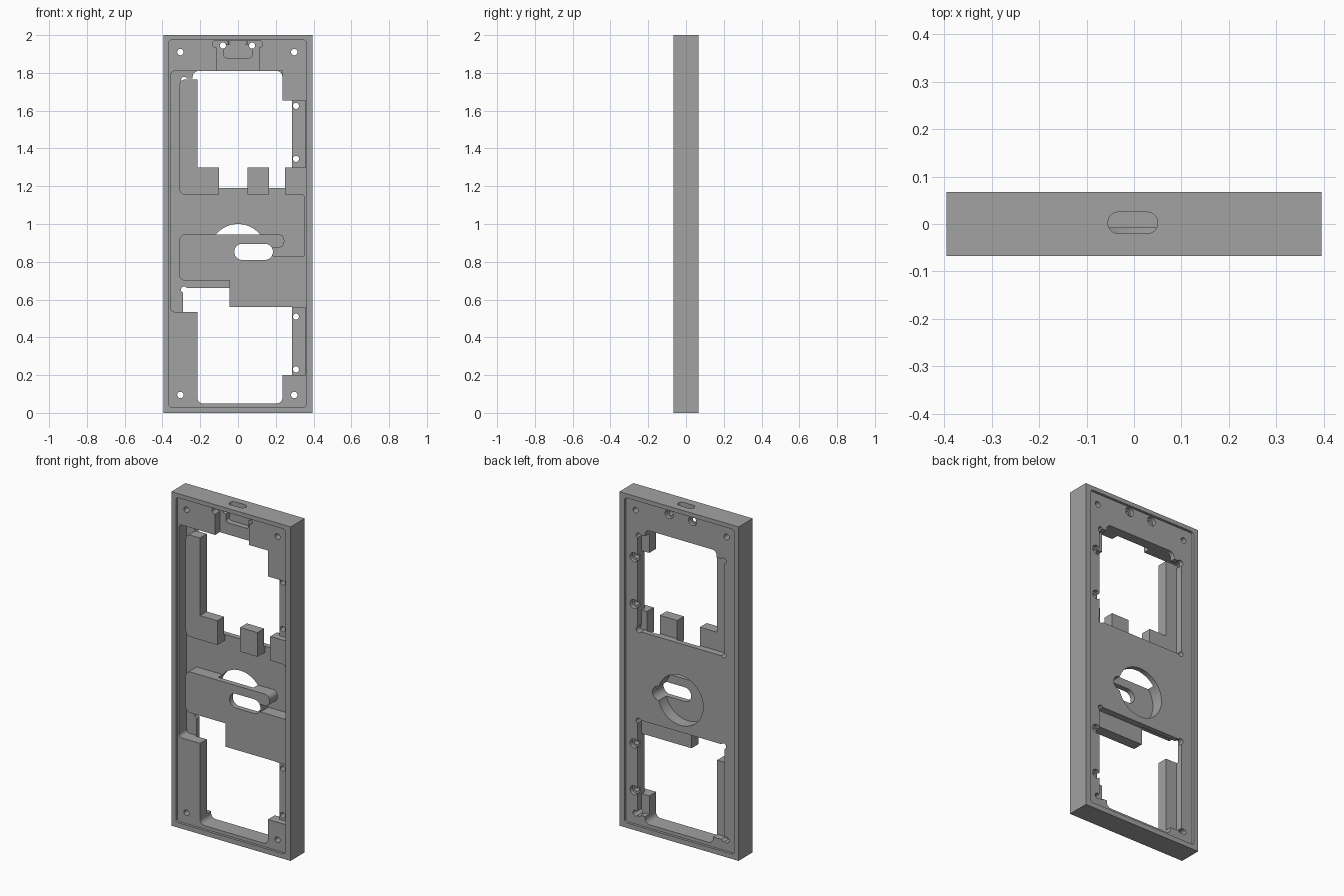
import bpy, bmesh
from math import sin, cos, pi

cube = bpy.data.objects.get("Cube")
if cube:
    bpy.data.objects.remove(cube, do_unlink=True)

FRONT, BACK = -0.067, 0.067
PAD = -0.052      # front of raised pads, just below the rim
FLOOR = 0.022     # front of the thin web
STRIP = -0.015    # front of the screw strips
LEDGE = 0.012     # depth reached by the rear window pockets
OUT = 0.1         # safely outside the plate

metal = bpy.data.materials.new("machined_grey")
metal.diffuse_color = (0.36, 0.36, 0.36, 1)
metal.use_nodes = True
metal.node_tree.nodes["Principled BSDF"].inputs["Base Color"].default_value = (0.36, 0.36, 0.36, 1)


def rect(x0, x1, z0, z1, r=0.0, corners="abcd"):
    """Outline with rounded corners: a low-left, b low-right, c top-right, d top-left."""
    pts = []
    spots = [("a", x0, z0, 1, 1), ("b", x1, z0, -1, 1), ("c", x1, z1, -1, -1), ("d", x0, z1, 1, -1)]
    for i, (name, x, z, sx, sz) in enumerate(spots):
        if r == 0 or name not in corners:
            pts.append((x, z))
            continue
        for k in range(9):
            a = pi + i * pi / 2 + k * pi / 16
            pts.append((x + sx * r + r * cos(a), z + sz * r + r * sin(a)))
    return pts


def disc(x, z, r, n=32):
    return [(x + r * cos(2 * pi * k / n), z + r * sin(2 * pi * k / n)) for k in range(n)]


def prism(name, pts, d0, d1, upright=False):
    """Extrude an outline through the depth, or along z when upright."""
    bm = bmesh.new()
    place = (lambda u, v, d: (u, v, d)) if upright else (lambda u, v, d: (u, d, v))
    lo = [bm.verts.new(place(u, v, d0)) for u, v in pts]
    hi = [bm.verts.new(place(u, v, d1)) for u, v in pts]
    bm.faces.new(lo)
    bm.faces.new(hi)
    n = len(pts)
    for i in range(n):
        bm.faces.new((lo[i], lo[(i + 1) % n], hi[(i + 1) % n], hi[i]))
    bmesh.ops.recalc_face_normals(bm, faces=bm.faces)
    mesh = bpy.data.meshes.new(name)
    bm.to_mesh(mesh)
    bm.free()
    mesh.materials.append(metal)
    obj = bpy.data.objects.new(name, mesh)
    bpy.context.collection.objects.link(obj)
    return obj


plate = prism("frame_plate", rect(-0.395, 0.395, 0, 2), FRONT, BACK)


def combine(operation, pts, d0, d1, upright=False):
    tool = prism("tool", pts, d0, d1, upright)
    mod = plate.modifiers.new("shape", "BOOLEAN")
    mod.operation, mod.solver, mod.object = operation, "EXACT", tool
    bpy.context.view_layer.objects.active = plate
    bpy.ops.object.modifier_apply(modifier=mod.name)
    bpy.data.objects.remove(tool, do_unlink=True)


def cut(pts, d0=-OUT, d1=OUT, upright=False):
    combine("DIFFERENCE", pts, d0, d1, upright)


def add(pts, d0=PAD, d1=0.03):
    combine("UNION", pts, d0, d1)


# Shallow recesses inside the rim, front and back
cut(rect(-0.365, 0.36, 0.03, 1.975, 0.015), -OUT, PAD)
cut(rect(-0.365, 0.36, 0.03, 1.975, 0.015), 0.052, OUT)

# Deep front pocket
cut(rect(-0.355, 0.235, 0.535, 1.81, 0.02, "ad"), -OUT, FLOOR)
cut(rect(0.2, 0.35, 0.56, 1.155, 0.015, "c"), -OUT, FLOOR)
cut(rect(0.2, 0.285, 1.1, 1.655), -OUT, FLOOR)

# Screw strips on the right side
cut(rect(0.27, 0.357, 1.16, 1.675, 0.015, "c"), -OUT, STRIP)
cut(rect(0.27, 0.357, 0.185, 0.558, 0.015, "b"), -OUT, STRIP)

# Upper and lower windows
cut(rect(-0.24, 0.235, 1.19, 1.81, 0.03, "cd"))
cut(rect(0.2, 0.285, 1.19, 1.655))
cut(rect(-0.215, 0.235, 0.05, 0.66, 0.03, "ab"))
cut(rect(0.2, 0.285, 0.2, 0.66))
cut(rect(-0.29, 0, 0.535, 0.66))

# Corner blocks kept beside the strips
add(rect(0.235, 0.365, 1.655, 1.82))
add(rect(0.235, 0.365, 0.06, 0.2))

# Raised pads around the upper window
add(rect(-0.31, -0.215, 1.155, 1.765, 0.03, "ad"))
add(rect(-0.25, -0.10, 1.155, 1.30))
add(rect(0.05, 0.165, 1.155, 1.30))
add(rect(0.25, 0.365, 1.155, 1.30))

# Raised lock pad with its tongue and hanging tab
add(rect(-0.31, 0.185, 0.70, 0.945, 0.03, "ad"))
add(rect(0.1, 0.245, 0.875, 0.945, 0.03, "bc"))
add(rect(-0.045, 0.355, 0.56, 0.83))

# Rear window pockets with relieved corners
for z0, z1 in ((1.19, 1.77), (0.09, 0.66)):
    cut(rect(-0.29, 0.285, z0, z1), LEDGE, OUT)
    for x in (-0.285, 0.277):
        for z in (z0 + 0.008, z1 - 0.008):
            cut(disc(x, z, 0.017, 16), LEDGE, OUT)

# Round rear pocket and lock slot
cut(disc(0, 0.85, 0.15, 64), -0.02, OUT)
cut(rect(-0.02, 0.185, 0.81, 0.895, 0.042))

# Connector pocket and port in the top edge
cut(rect(-0.115, 0.11, 1.79, 1.965), -OUT, -0.008)
cut(rect(-0.135, 0.13, 1.935, 1.97, 0.016), -OUT, -0.008)
cut(rect(-0.075, 0.075, 1.88, 1.95, 0.015, "ab"), -OUT, 0.026)
cut(rect(-0.055, 0.05, -0.02, 0.025, 0.022), 1.94, 2.1, upright=True)

# Corner holes
for x in (-0.305, 0.298):
    for z in (0.095, 1.91):
        cut(disc(x, z, 0.017, 24))

# Counterbored screw holes
screws = [(0.307, z) for z in (1.625, 1.345, 0.51, 0.23)]
screws += [(-0.08, 1.945), (0.075, 1.945)]
for x, z in screws:
    cut(disc(x, z, 0.016, 24))
    cut(disc(x, z, 0.027, 24), 0.03, OUT)

# Clean shading with sharp machined edges
bpy.ops.object.select_all(action="DESELECT")
plate.select_set(True)
bpy.context.view_layer.objects.active = plate
bpy.ops.object.shade_smooth_by_angle(angle=0.5)
